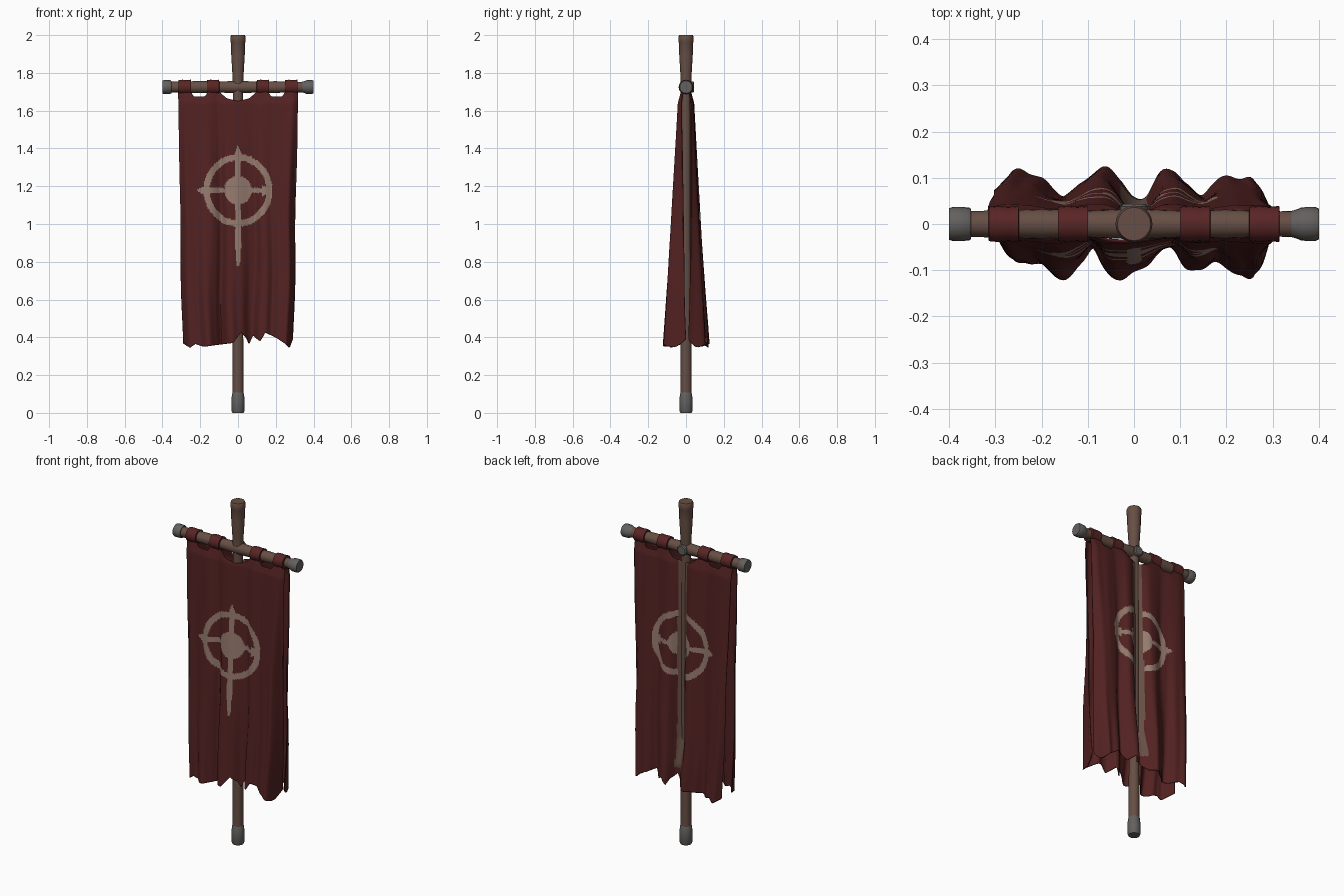
import bpy, bmesh, math

cube = bpy.data.objects.get("Cube")
if cube:
    bpy.data.objects.remove(cube)


def material(name, rgb):
    m = bpy.data.materials.new(name)
    m.use_nodes = True
    m.diffuse_color = (*rgb, 1)
    bsdf = m.node_tree.nodes["Principled BSDF"]
    bsdf.inputs["Base Color"].default_value = (*rgb, 1)
    bsdf.inputs["Roughness"].default_value = 0.9
    return m


WOOD = material("brown wood", (0.135, 0.078, 0.058))
METAL = material("grey metal", (0.125, 0.118, 0.112))
CLOTH = material("dark red cloth", (0.086, 0.0155, 0.0155))
STRAP = material("red strap", (0.10, 0.018, 0.018))
PAINT = material("faded tan paint", (0.30, 0.195, 0.155))


def finish(name, bm, mats):
    bmesh.ops.recalc_face_normals(bm, faces=bm.faces)
    mesh = bpy.data.meshes.new(name)
    bm.to_mesh(mesh)
    bm.free()
    for m in mats:
        mesh.materials.append(m)
    ob = bpy.data.objects.new(name, mesh)
    bpy.context.collection.objects.link(ob)
    bpy.ops.object.select_all(action='DESELECT')
    ob.select_set(True)
    bpy.context.view_layer.objects.active = ob
    bpy.ops.object.shade_smooth_by_angle(angle=math.radians(40))
    return ob


def lathe(name, profile, place, mat, sides=20):
    """Closed turned part from (radius, distance) pairs; place maps local to world."""
    bm = bmesh.new()
    rings = []
    for r, d in profile:
        ring = []
        for i in range(sides):
            a = math.tau * i / sides
            ring.append(bm.verts.new(place(r * math.cos(a), r * math.sin(a), d)))
        rings.append(ring)
    for a, b in zip(rings, rings[1:]):
        for i in range(sides):
            j = (i + 1) % sides
            bm.faces.new((a[i], a[j], b[j], b[i]))
    bm.faces.new(rings[0])
    bm.faces.new(rings[-1])
    return finish(name, bm, [mat])


BAR_Z = 1.725
upright = lambda a, b, d: (a, b, d)
across = lambda a, b, d: (d, a, BAR_Z + b)
backward = lambda a, b, d: (a, d, BAR_Z + b)

# Upright pole, flared head and metal foot
lathe("pole", [(0.029, 0.08), (0.027, 0.6), (0.028, 1.2), (0.027, 1.72), (0.029, 1.78),
               (0.036, 1.9), (0.036, 1.955), (0.040, 1.965), (0.040, 1.99),
               (0.036, 2.0)], upright, WOOD)
lathe("pole_foot", [(0.030, 0), (0.034, 0.008), (0.035, 0.06), (0.032, 0.1),
                    (0.027, 0.112)], upright, METAL)

# Crossbar with metal ends and a peg behind the joint
lathe("crossbar", [(0.028, -0.37), (0.029, -0.3), (0.032, -0.2), (0.029, -0.1), (0.033, 0),
                   (0.029, 0.1), (0.031, 0.2), (0.027, 0.3), (0.029, 0.37)], across, WOOD)
lathe("left_bar_end", [(0.028, 0.34), (0.033, 0.356), (0.036, 0.362),
                       (0.037, 0.392), (0.033, 0.4)], across, METAL)
lathe("right_bar_end", [(0.033, -0.353), (0.036, -0.357), (0.037, -0.392),
                        (0.034, -0.4)], across, METAL)
lathe("joint_peg", [(0.030, 0.0), (0.030, 0.038), (0.024, 0.043)], backward, METAL)

# Cloth straps wrapped round the crossbar
for side, s in (("left", 1), ("right", -1)):
    for label, x in (("inner", 0.132), ("outer", 0.282)):
        c = s * x
        lathe(f"{side}_{label}_strap",
              [(0.030, c - 0.033), (0.037, c - 0.032), (0.039, c - 0.012), (0.037, c + 0.01),
               (0.039, c + 0.032), (0.030, c + 0.033)], across, STRAP)


def interp(points, x):
    for (xa, ya), (xb, yb) in zip(points, points[1:]):
        if x <= xb:
            return ya + (yb - ya) * (x - xa) / (xb - xa)
    return points[-1][1]


def smooth_sample(values, s):
    """Catmull-Rom reading of evenly spaced values."""
    last = len(values) - 1
    s = min(max(s, 0), last)
    i = min(int(s), last - 1)
    f = s - i
    a, b, c, d = (values[min(max(i + k, 0), last)] for k in (-1, 0, 1, 2))
    return b + f / 2 * (c - a + f * (2 * a - 5 * b + 4 * c - d + f * (3 * (b - c) + d - a)))


def clamp(value):
    return min(1.0, max(0.0, value))


# Ragged hem, scalloped top edge, and fold depths at the hem in thousandths
HEM = [(-0.32, 0.37), (-0.28, 0.345), (-0.25, 0.365), (-0.2, 0.35), (-0.12, 0.36), (-0.03, 0.37),
       (0.02, 0.425), (0.05, 0.40), (0.065, 0.365), (0.09, 0.41), (0.13, 0.38), (0.16, 0.425),
       (0.22, 0.40), (0.27, 0.37), (0.3, 0.345), (0.32, 0.40)]
TOP = [(-0.32, 1.70), (-0.25, 1.70), (-0.235, 1.675), (-0.175, 1.675), (-0.16, 1.70),
       (-0.1, 1.70), (-0.06, 1.665), (0, 1.65), (0.06, 1.665), (0.1, 1.70), (0.16, 1.70),
       (0.175, 1.675), (0.235, 1.675), (0.25, 1.70), (0.32, 1.70)]
FRONT_FOLDS = [5, 78, 82, 85, 110, 115, 85, 48, 105, 118, 108,
               90, 60, 50, 98, 100, 82, 98, 108, 113, -5]
BACK_FOLDS = [85, 113, 110, 98, 70, 60, 85, 110, 120, 95, 55,
              60, 108, 118, 85, 62, 88, 104, 98, 90, 15]
HALF = 0.317
MEAN = 86


def cloth_point(u, v, folds, side):
    low, high = interp(HEM, u), interp(TOP, u)
    z = low + (high - low) * v
    t = max(0.0, (1.7 - z) / 1.35)
    s = (u + HALF) / (2 * HALF) * (len(folds) - 1)
    s += 0.25 * math.sin(5 * z + 8 * u) * (1 - t)
    fold = MEAN + (smooth_sample(folds, s) - MEAN) * (0.4 + 0.6 * t)
    y = side * fold / 1000 * (0.38 + 0.62 * t)
    y *= 1 - 0.35 * clamp((z - 1.64) / 0.06)
    y += 0.003 * t * math.sin(90 * u + 4 * z)
    # The back sheet is drawn in against the pole above its hem
    if side > 0:
        y += (0.02 - y) * math.exp(-(u / 0.036) ** 2) * clamp((z - 0.48) / 0.15)
    x = u * (1 - 0.08 * t) + 0.004 * math.sin(9 * z + 5 * u) * t
    return x, y, z


def painted(x, z):
    """True inside the ring, disc and pointed cross."""
    dz = z - 1.178
    r = math.hypot(x, dz * 0.95)
    if 0.15 < r < 0.182 or r < 0.072:
        return True
    if -0.40 < dz < 0.24:
        width = 0.015
        if dz > 0.16:
            width = 0.03 * (0.24 - dz) / 0.08
        elif dz < -0.3:
            width = 0.008 + 0.007 * (dz + 0.4) / 0.1
        if abs(x) < width:
            return True
    if -0.22 < x < 0.18:
        tip = min(x + 0.22, 0.18 - x)
        return abs(dz) < (0.028 * tip / 0.05 if tip < 0.05 else 0.013)
    return False


# Two hanging sheets, front and back, with the pole between them
NX, NZ = 128, 180
for name, folds, side in (("front_cloth", FRONT_FOLDS, -1), ("back_cloth", BACK_FOLDS, 1)):
    bm = bmesh.new()
    grid = [[bm.verts.new(cloth_point(HALF * (2 * i / NX - 1), j / NZ, folds, side))
             for i in range(NX + 1)] for j in range(NZ + 1)]
    for j in range(NZ):
        for i in range(NX):
            f = bm.faces.new((grid[j][i], grid[j][i + 1], grid[j + 1][i + 1], grid[j + 1][i]))
            mid = f.calc_center_median()
            f.material_index = int(painted(mid.x, mid.z))
            # Pole-coloured band down the middle of the back
            if side > 0 and abs(mid.x) < 0.031 and mid.z > 0.46:
                f.material_index = 2
    sheet = finish(name, bm, [CLOTH, PAINT, WOOD])
    solid = sheet.modifiers.new("thickness", 'SOLIDIFY')
    solid.thickness = 0.005
    solid.offset = 0
